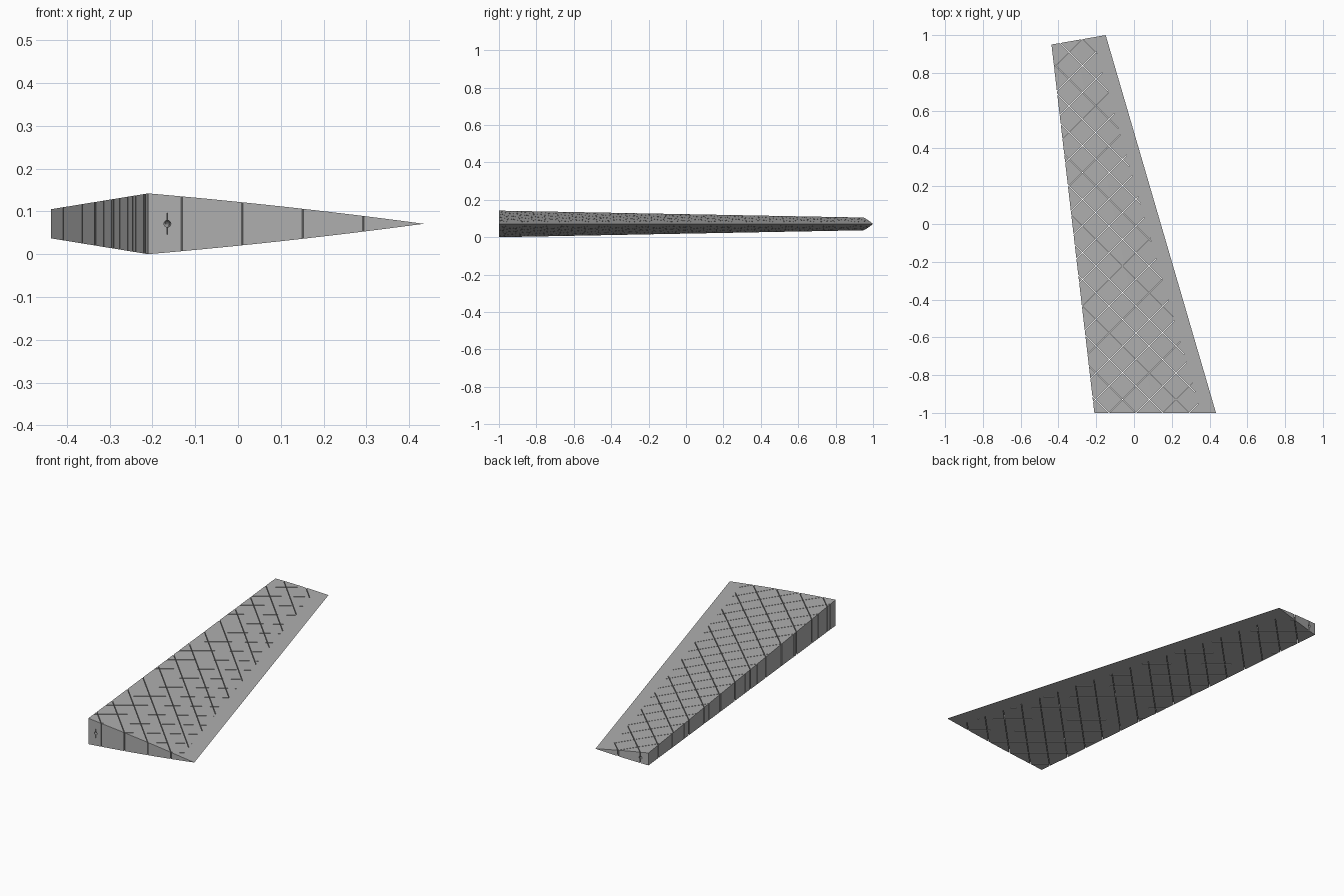
import bpy, bmesh, math
from mathutils import Matrix, Vector

if "Cube" in bpy.data.objects:
    bpy.data.objects.remove(bpy.data.objects["Cube"])

MID = 0.071          # height of the chord plane
SLOT = 0.003         # width of the rib slots
PITCH = 0.1414       # slot spacing along the chord

grey = bpy.data.materials.new("light grey")
grey.use_nodes = True
colour = (0.43, 0.43, 0.43, 1)
grey.diffuse_color = colour
grey.node_tree.nodes["Principled BSDF"].inputs["Base Color"].default_value = colour


def finish(name, bm):
    bmesh.ops.recalc_face_normals(bm, faces=bm.faces)
    mesh = bpy.data.meshes.new(name)
    bm.to_mesh(mesh)
    bm.free()
    mesh.materials.append(grey)
    obj = bpy.data.objects.new(name, mesh)
    bpy.context.collection.objects.link(obj)
    return obj


def section(bm, lead, trail, half, steps=14):
    """Tapered section: blunt at the lead end, sharp at the trail end."""
    lead, trail = Vector(lead), Vector(trail)
    top, low = [], []
    for i in range(steps):
        u = i / steps
        p = lead.lerp(trail, u)
        h = half * (1 - u) * (1 + 0.22 * u)
        top.append(bm.verts.new((p.x, p.y, MID + h)))
        low.append(bm.verts.new((p.x, p.y, MID - h)))
    return top + [bm.verts.new((trail.x, trail.y, MID))] + low[::-1]


def add_bar(bm, start, end, width, height):
    """Upright thin bar between two points in plan."""
    a, b = Vector((*start, MID)), Vector((*end, MID))
    d = b - a
    turn = Matrix.Rotation(math.atan2(d.y, d.x), 4, "Z")
    size = Matrix.Diagonal((d.length, width, height, 1))
    bmesh.ops.create_cube(bm, size=1, matrix=Matrix.Translation((a + b) / 2) @ turn @ size)


# Blade lofted between root and tip
bm = bmesh.new()
root = section(bm, (-0.21, -1), (0.434, -1), 0.071)
tip = section(bm, (-0.437, 0.95), (-0.15, 1), 0.034)
for i in range(len(root)):
    j = (i + 1) % len(root)
    bm.faces.new((root[i], root[j], tip[j], tip[i]))
bm.faces.new(root)
bm.faces.new(tip)
blade = finish("wing_blade", bm)

cutters = []

# Spar hole along the blunt edge, with a thin slit through it
a, b = Vector((-0.159, -1.05, MID)), Vector((-0.404, 1.05, MID))
bm = bmesh.new()
turn = (b - a).to_track_quat("Z", "Y").to_matrix().to_4x4()
bmesh.ops.create_cone(bm, cap_ends=True, segments=16, radius1=0.008, radius2=0.008,
                      depth=(b - a).length, matrix=Matrix.Translation((a + b) / 2) @ turn)
cutters.append(finish("spar_hole_cutter", bm))
bm = bmesh.new()
add_bar(bm, a.xy, b.xy, 0.001, 0.05)
cutters.append(finish("spar_slit_cutter", bm))

# Two families of diagonal rib slots, stopping short of the sharp edge
for name, slope, first, last in (("rising", 1, -17, 3), ("falling", -1, -1, 14)):
    bm = bmesh.new()
    for k in range(first, last):
        s = 0.01 + PITCH * k
        t = (0.355 - s) / (slope + 0.29)
        end = Vector((s + slope * t, t - 1))
        start = end + Vector((-1, -slope))
        add_bar(bm, start, end, SLOT, 0.4)
    cutters.append(finish(name + "_slot_cutter", bm))

for cutter in cutters:
    cutter.hide_render = True
    cutter.hide_set(True)
    mod = blade.modifiers.new(cutter.name, "BOOLEAN")
    mod.operation = "DIFFERENCE"
    mod.solver = "EXACT"
    mod.object = cutter
